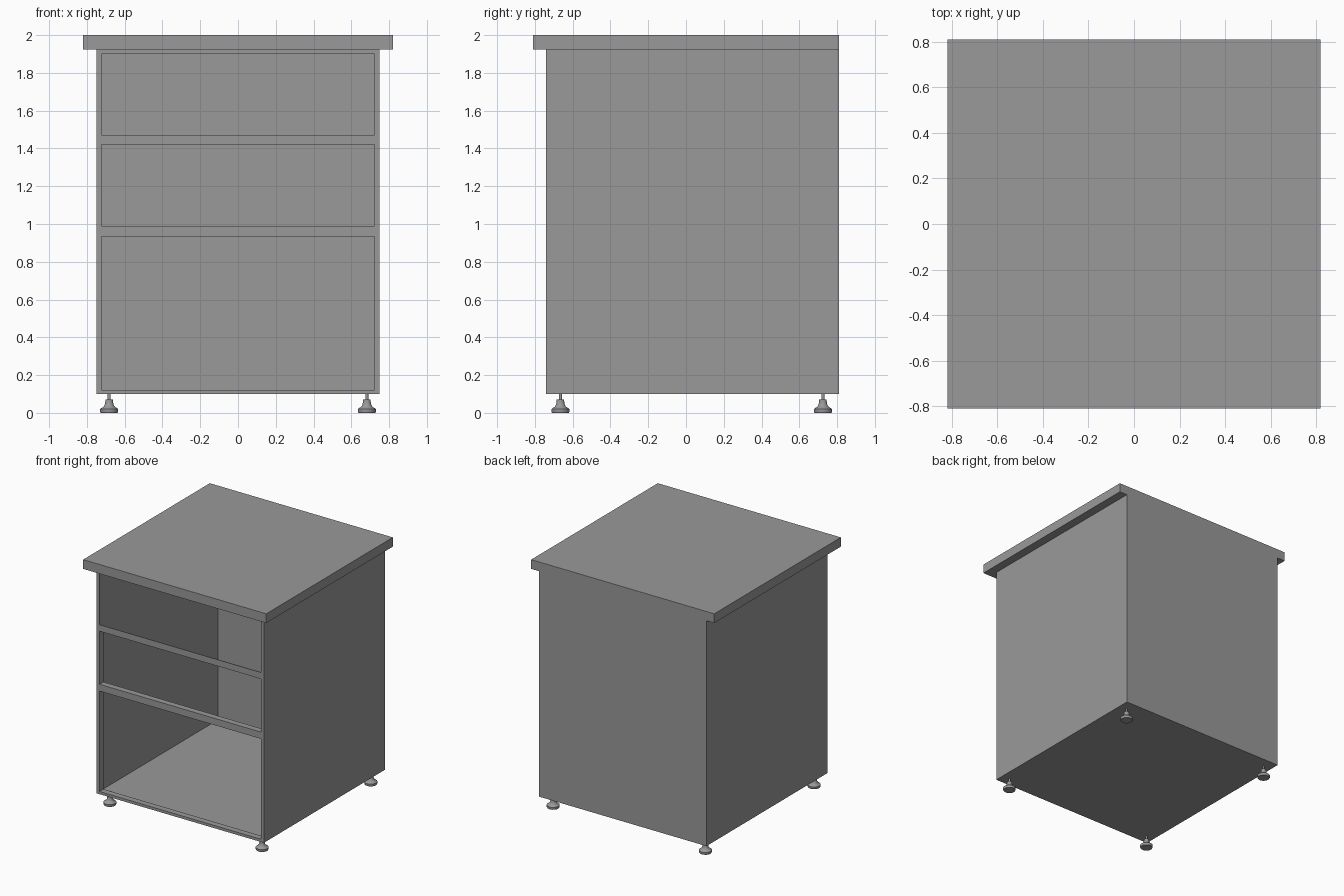
import bpy
import bmesh
import math
from mathutils import Matrix, Vector

if "Cube" in bpy.data.objects:
    bpy.data.objects.remove(bpy.data.objects["Cube"], do_unlink=True)

grey = bpy.data.materials.new("plain grey")
grey.use_nodes = True
color = (0.32, 0.32, 0.32, 1)
grey.diffuse_color = color
grey.node_tree.nodes["Principled BSDF"].inputs["Base Color"].default_value = color


def finish(name, bm):
    mesh = bpy.data.meshes.new(name)
    bm.to_mesh(mesh)
    bm.free()
    mesh.materials.append(grey)
    obj = bpy.data.objects.new(name, mesh)
    bpy.context.collection.objects.link(obj)
    return obj


def box(name, x, y, z):
    """Box given by its (low, high) range on each axis."""
    low, high = (Vector(corner) for corner in zip(x, y, z))
    bm = bmesh.new()
    bmesh.ops.create_cube(bm, size=1, matrix=Matrix.Translation((low + high) / 2)
                          @ Matrix.Diagonal((*(high - low), 1)))
    return finish(name, bm)


WIDE, FRONT, BACK = 0.75, -0.74, 0.81
BOTTOM, TOP = 0.1, 1.925
SHEET = 0.006       # panel thickness
OPEN = 0.722        # half width of the drawer openings
REVEAL = 0.05       # depth of the opening linings
OPENINGS = [(0.122, 0.935), (0.99, 1.42), (1.472, 1.9)]

# Worktop, flush with the back
box("worktop", (-0.82, 0.82), (-0.81, 0.81), (TOP, 2))

# Cabinet shell
box("floor_panel", (-WIDE, WIDE), (FRONT, BACK), (BOTTOM, BOTTOM + SHEET))
box("back_panel", (-WIDE, WIDE), (BACK - SHEET, BACK), (BOTTOM, TOP))
for side, sign in (("left", 1), ("right", -1)):
    outer, inner = sign * WIDE, sign * (WIDE - SHEET)
    box(side + "_panel", sorted((outer, inner)), (FRONT, BACK), (BOTTOM, TOP))
    box(side + "_stile", sorted((outer, sign * OPEN)), (FRONT, FRONT + SHEET), (BOTTOM, TOP))

# Front rails fill the heights between openings
edges = [BOTTOM] + [z for opening in OPENINGS for z in opening] + [TOP]
for low, high in zip(edges[::2], edges[1::2]):
    box("front_rail", (-OPEN, OPEN), (FRONT, FRONT + SHEET), (low, high))

# Linings of the two lower openings
depth = (FRONT, FRONT + REVEAL)
for low, high in OPENINGS[:2]:
    box("lining_bottom", (-OPEN, OPEN), depth, (low - SHEET, low))
    box("lining_top", (-OPEN, OPEN), depth, (high, high + SHEET))
    for sign in (1, -1):
        box("lining_side", sorted((sign * OPEN, sign * (OPEN + SHEET))), depth, (low, high))

# Turned levelling feet: radius and height from the ground up
PROFILE = [(0, 0), (0.045, 0), (0.048, 0.006), (0.048, 0.02), (0.042, 0.025),
           (0.03, 0.032), (0.023, 0.044), (0.02, 0.062), (0.02, 0.07),
           (0.008, 0.07), (0.008, 0.11), (0, 0.11)]


def foot(name, x, y):
    bm = bmesh.new()
    verts = [bm.verts.new((r, 0, z)) for r, z in PROFILE]
    lines = [bm.edges.new(pair) for pair in zip(verts, verts[1:])]
    bmesh.ops.spin(bm, geom=verts + lines, cent=(0, 0, 0), axis=(0, 0, 1),
                   angle=math.tau, steps=24)
    bmesh.ops.remove_doubles(bm, verts=bm.verts, dist=0.0001)
    bmesh.ops.recalc_face_normals(bm, faces=bm.faces)
    obj = finish(name, bm)
    obj.location = (x, y, 0)
    bpy.ops.object.select_all(action="DESELECT")
    obj.select_set(True)
    bpy.context.view_layer.objects.active = obj
    bpy.ops.object.shade_smooth_by_angle(angle=math.radians(35))


for end, y in (("front", -0.665), ("back", 0.725)):
    for side, x in (("left", 0.682), ("right", -0.682)):
        foot(f"{end}_{side}_foot", x, y)
